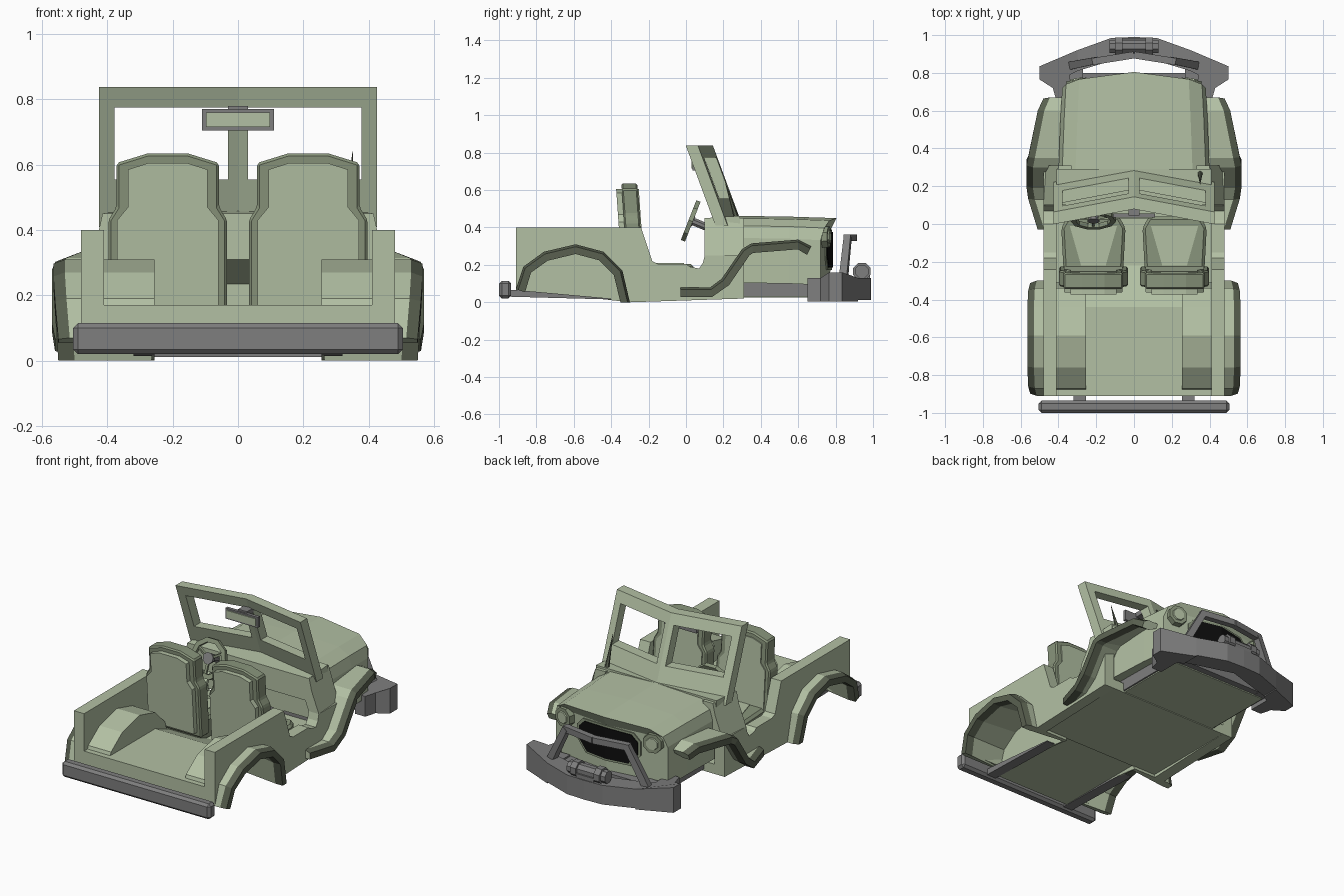
import bpy, bmesh, math
from mathutils import Vector, Matrix

if "Cube" in bpy.data.objects:
    bpy.data.objects.remove(bpy.data.objects["Cube"])


def material(name, rgb):
    m = bpy.data.materials.new(name)
    m.diffuse_color = (*rgb, 1)
    m.use_nodes = True
    m.node_tree.nodes["Principled BSDF"].inputs["Base Color"].default_value = m.diffuse_color
    return m


GREEN = material("sage green", (.45, .53, .37))
MID = material("mid green", (.25, .30, .20))
DARK = material("dark green", (.10, .118, .08))
GREY = material("bumper grey", (.21, .21, .21))
BLACK = material("grille black", (.004, .004, .004))


def build(name, verts, faces, mats, idx=None, mirror=False, bevel=0):
    me = bpy.data.meshes.new(name)
    me.from_pydata([tuple(v) for v in verts], [], faces)
    for m in mats:
        me.materials.append(m)
    if idx:
        for p, i in zip(me.polygons, idx):
            p.material_index = i
    bm = bmesh.new()
    bm.from_mesh(me)
    bmesh.ops.recalc_face_normals(bm, faces=bm.faces)
    bm.to_mesh(me)
    bm.free()
    ob = bpy.data.objects.new(name, me)
    bpy.context.collection.objects.link(ob)
    if bevel:
        b = ob.modifiers.new("bevel", 'BEVEL')
        b.width, b.segments = bevel, 1
    if mirror:
        ob.modifiers.new("mirror", 'MIRROR').use_mirror_merge = False
    return ob


def prism(name, pts, a, b, put, mat, mirror=False, bevel=0):
    """Extrude a 2D outline from a to b; put(u, v, w) gives the 3D point."""
    n = len(pts)
    verts = [put(u, v, w) for w in (a, b) for u, v in pts]
    faces = [tuple(range(n)), tuple(range(n, 2 * n))]
    faces += [(i, (i + 1) % n, n + (i + 1) % n, n + i) for i in range(n)]
    return build(name, verts, faces, [mat], None, mirror, bevel)


side = lambda u, v, w: (w, u, v)     # outline in y, z
top = lambda u, v, w: (u, v, w)      # outline in x, y


def box(name, x, y, z, mat, mirror=False, bevel=0):
    return prism(name, [(x[0], y[0]), (x[1], y[0]), (x[1], y[1]), (x[0], y[1])],
                 z[0], z[1], top, mat, mirror, bevel)


def rod(name, p, q, r1, r2, sides, mat, mirror=False):
    p, q = Vector(p), Vector(q)
    rot = (q - p).to_track_quat('Z', 'Y').to_matrix()
    verts = []
    for c, r in ((p, r1), (q, r2)):
        for i in range(sides):
            a = math.tau * (i + .5) / sides
            verts.append(c + rot @ Vector((r * math.cos(a), r * math.sin(a), 0)))
    faces = [tuple(range(sides)), tuple(range(sides, 2 * sides))]
    faces += [(i, (i + 1) % sides, sides + (i + 1) % sides, sides + i) for i in range(sides)]
    return build(name, verts, faces, [mat], None, mirror)


def fender(name, path, xin, t):
    """Flared fender swept along a y, z path with a dark outer lip."""
    verts, faces, idx, n = [], [], [], 6
    for i, (y, z, xo) in enumerate(path):
        a, b = path[max(i - 1, 0)], path[min(i + 1, len(path) - 1)]
        d = Vector((b[0] - a[0], b[1] - a[1])).normalized()
        for x, k in ((xin, 0), (xo - .035, 0), (xo, .25), (xo, 1), (xo - .05, 1), (xin, .4)):
            verts.append((x, y + d.y * k * t, max(z - d.x * k * t, 0)))
    for i in range(len(path) - 1):
        for j in range(n):
            k = (j + 1) % n
            faces.append((i * n + j, i * n + k, i * n + n + k, i * n + n + j))
            idx.append(1 if j in (1, 2, 3) else 0)
    faces += [tuple(range(n)), tuple(range(len(verts) - n, len(verts)))]
    build(name, verts, faces, [GREEN, DARK], idx + [0, 0], True)


# Fenders and rear wheel wells
arch = [(-.91, .07, .55), (-.87, .19, .56), (-.76, .27, .565), (-.59, .31, .565),
        (-.44, .27, .565), (-.34, .17, .56), (-.30, 0, .55)]
fender("rear_fender", arch, .255, .052)
fender("front_fender", [(-.03, .08, .51), (.13, .08, .56), (.19, .125, .57), (.30, .285, .57),
                        (.35, .315, .56), (.60, .335, .51), (.67, .30, .48)], .37, .052)
arch2 = [(y, z) for y, z, _ in arch]
prism("wheel_well_wall", arch2, .255, .265, side, GREEN, True)

# Tub sides with the door cut-out, and the cowl sides leaning inward
prism("tub_side", [(-.91, .07), (-.91, .40), (-.24, .40), (-.18, .22), (-.15, .205), (0, .205),
                   (.02, .19), (.07, .18), (.09, .21), (.10, .25), (.31, .25), (.31, .02)]
      + arch2[::-1][:-1], .41, .48, side, GREEN, True)
prism("cowl_side", [(.10, .25), (.10, .38), (.10, .45), (.31, .45), (.31, .38), (.31, .25)], .41, .48,
      lambda u, v, w: (w - (.05 if v > .3 else 0) - (.015 if v > .4 else 0) - (.015 if u > .2 else 0), u, v),
      GREEN, True)

# Floors and dashboard
prism("rear_floor", [(-.91, .03), (-.91, .17), (-.44, .17), (-.22, .08), (-.22, .03)],
      -.258, .258, side, GREEN)
box("rear_corner", (.25, .48), (-.91, -.87), (.07, .17), GREEN, True)
box("front_floor", (-.45, .45), (-.31, .31), (.02, .08), GREEN)
prism("dashboard", [(.10, .31), (.10, .45), (.29, .462), (.29, .23)], -.41, .41, side, GREEN)

# Hood and nose, lofted along y; the pointed front overhangs the grille panel
verts, faces = [], []
for y, w, dz, vee, back in ((.28, .40, .004, 0, 0), (.55, .39, 0, 0, 0), (.755, .38, -.008, .05, .035)):
    half = [(w, .10), (w, .34), (w - .02, .405), (w - .09, .445), (0, .458)]
    ring = half + [(-x, z) for x, z in half[-2::-1]] + [(0, .10)]
    verts += [(x, y + vee * (1 - abs(x) / w) - back * (1 if z < .35 else .5 if z < .42 else 0), z + dz)
              for x, z in ring]
verts += [(0, .775, .39), (.25, .739, .385), (-.25, .739, .385)]
n = 10
for s in range(2):
    faces += [(s * n + i, s * n + (i + 1) % n, s * n + n + (i + 1) % n, s * n + n + i) for i in range(n)]
faces += [tuple(range(n)), (22, 23, 31), (23, 24, 30, 31), (24, 25, 32, 30), (25, 26, 32),
          (20, 21, 22, 31, 30, 29), (28, 27, 26, 32, 30, 29)]
build("hood", verts, faces, [GREEN])

# Grille, its rim and the headlights
nose = lambda u, v, w: (u, .72 + .055 * (1 - u / .38) + w, v)
grille = [(0, .185), (.14, .185), (.20, .25), (.20, .325), (.16, .365), (0, .375)]
prism("grille_rim", [(x * 1.08, .28 + (z - .28) * 1.14) for x, z in grille], -.01, .006, nose, MID, True)
prism("grille", grille, -.01, .01, nose, BLACK, True)
rod("headlight_ring", (.292, .70, .35), (.305, .765, .35), .066, .06, 8, MID, True)
rod("headlight_lens", (.304, .76, .35), (.306, .771, .35), .042, .036, 8, GREEN, True)

# Chassis under the nose and rear bumper brackets
box("chassis_front", (-.34, .34), (.29, .80), (.032, .11), GREY)
box("chassis_belly", (-.33, .33), (.29, .76), (.025, .033), GREEN)
prism("rear_rail", [(-.95, .03), (-.95, .065), (-.90, .065), (-.40, .02), (-.40, .015)],
      .255, .32, side, GREY, True)

# Windshield frame: bars in x, z sheared back and bent to a V
shield = lambda u, v, w: (u, (.835 - v) * .37 + .08 * (1 - u / .425) + w, v)
for name, x, z in (("windshield_top", (0, .425), (.775, .838)),
                   ("windshield_base", (0, .425), (.41, .555)),
                   ("windshield_pillar", (.378, .425), (.555, .775)),
                   ("windshield_centre", (0, .03), (.555, .775))):
    prism(name, [(x[0], z[0]), (x[1], z[0]), (x[1], z[1]), (x[0], z[1])], 0, .065, shield, GREEN, True)

# Rear-view mirror
box("mirror_stem", (-.03, .03), (.045, .11), (.75, .78), GREY)
box("mirror_frame", (-.11, .11), (.035, .055), (.705, .77), GREY)
box("mirror_glass", (-.098, .098), (.029, .036), (.715, .76), GREEN)

# Steering wheel, hub and column
rot = Matrix.Translation((-.215, .025, .435)) @ Matrix.Rotation(math.radians(68.6), 4, 'X')
verts, faces, N = [], [], 10
for i in range(N):
    a = math.tau * i / N
    for r, h in ((.12, -.012), (.12, .012), (.092, .012), (.092, -.012)):
        verts.append(rot @ Vector((r * math.cos(a), r * math.sin(a), h)))
    j = (i + 1) % N
    faces += [(i * 4 + k, i * 4 + (k + 1) % 4, j * 4 + (k + 1) % 4, j * 4 + k) for k in range(4)]
build("steering_wheel", verts, faces, [MID])
rod("steering_hub", (-.215, .015, .44), (-.215, .04, .43), .035, .03, 8, GREY)
rod("steering_column", (-.215, .03, .435), (-.215, .14, .39), .022, .022, 8, GREY)
for ang in (0, 120, 240):
    a = math.radians(ang + 30)
    rod("steering_spoke", rot @ Vector((0, 0, 0)),
        rot @ Vector((.1 * math.cos(a), .1 * math.sin(a), 0)), .01, .01, 4, MID)


# Seats
def symmetric(half):
    return half + [(-x, z) for x, z in half[::-1]]


seat = lambda u, v, w: (u + .215, w - (v - .2) * .07, v)
prism("seat_back", symmetric([(.182, .12), (.182, .43), (.157, .47), (.157, .605), (.06, .635)]),
      -.315, -.23, seat, MID, True, .008)
prism("seat_back_panel", symmetric([(.155, .15), (.155, .43), (.122, .47), (.122, .585), (.06, .605)]),
      -.345, -.224, seat, GREEN, True)
prism("seat_cushion", [(.06, -.30), (.37, -.30), (.385, -.02), (.35, .04), (.08, .04), (.045, -.02)],
      .07, .205, top, MID, True, .015)
prism("seat_cushion_panel", [(.15, -.22), (.28, -.22), (.34, -.01), (.09, -.01)],
      .20, .209, top, GREEN, True)

# Antenna
rod("antenna", (.35, .27, .45), (.35, .21, .64), .014, .001, 6, DARK)

# Rear bumper
box("rear_bumper", (-.505, .505), (-1, -.935), (.02, .115), GREY, False, .015)

# Front bumper: low centre, taller swept-back ends
prism("front_bumper_centre", [(0, .90), (0, .99), (.12, .985), (.30, .92), (.30, .81)],
      .012, .13, top, GREY, True)
prism("front_bumper_end", [(.30, .81), (.30, .92), (.50, .835), (.50, .765), (.43, .72),
                           (.41, .65), (.34, .65), (.34, .79)],
      .005, .13, lambda u, v, w: (u, v, .16 if w > .1 and u > .45 else w), GREY, True)
box("bumper_bracket", (.27, .34), (.74, .85), (.03, .12), GREY, True)

# Winch
rod("winch_drum", (-.13, .94, .165), (.13, .94, .165), .038, .038, 8, GREY)
rod("winch_flange", (.06, .94, .165), (.10, .94, .165), .05, .05, 8, GREY, True)
box("winch_mount", (-.06, .06), (.90, .985), (.12, .155), GREY)

# Brush guard
rod("guard_post", (.33, .84, .11), (.205, .865, .35), .03, .026, 4, GREY, True)
rod("guard_top_bar", (.22, .86, .345), (0, .895, .345), .026, .026, 4, GREY, True)
